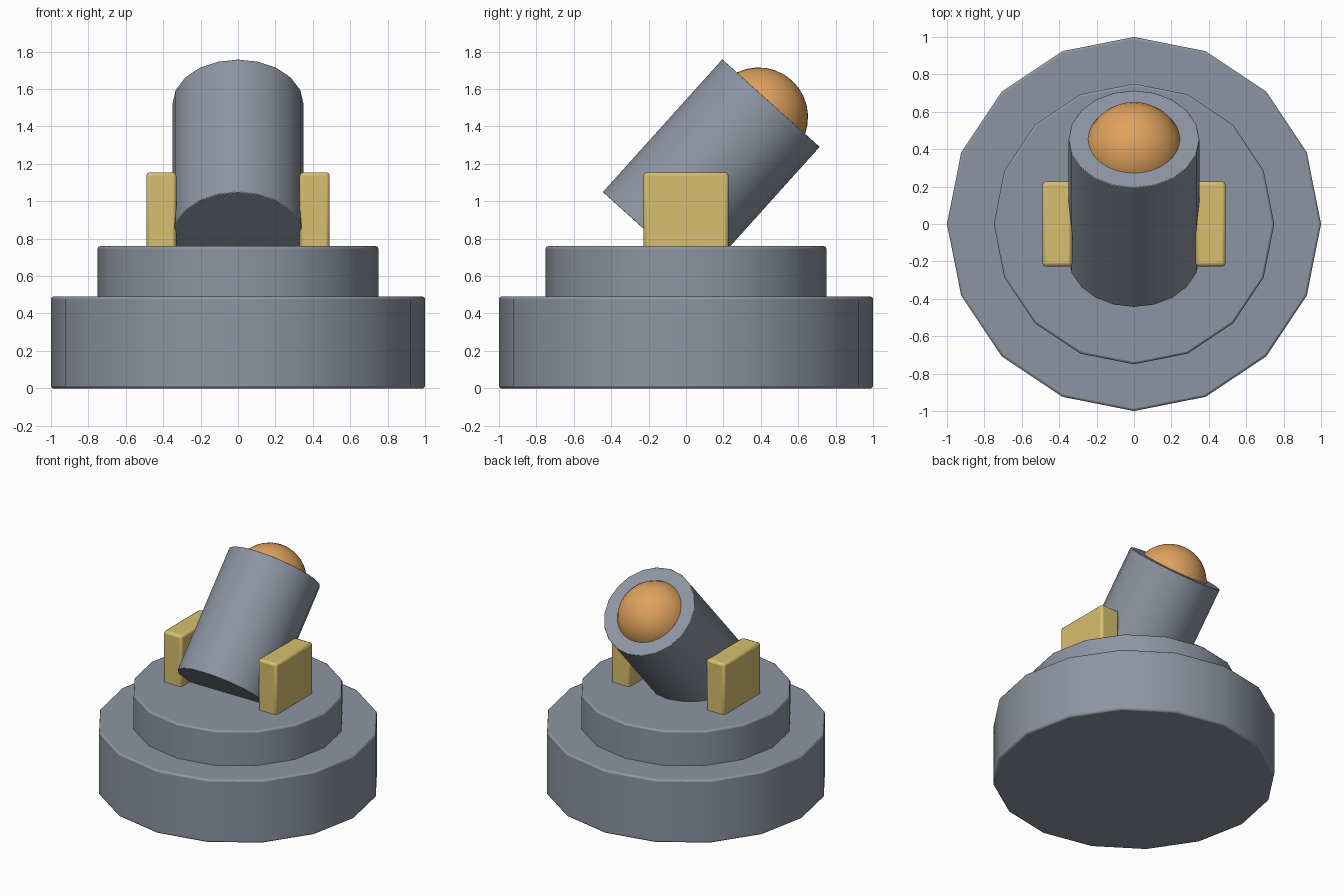
import bpy
from math import radians
from mathutils import Euler, Vector

cube = bpy.data.objects.get("Cube")
if cube:
    bpy.data.objects.remove(cube, do_unlink=True)


def material(name, color):
    mat = bpy.data.materials.new(name)
    mat.use_nodes = True
    mat.diffuse_color = (*color, 1)
    mat.node_tree.nodes["Principled BSDF"].inputs["Base Color"].default_value = (*color, 1)
    return mat


STEEL = material("steel_grey", (0.27, 0.30, 0.36))
BRASS = material("brass_yellow", (0.68, 0.52, 0.16))
COPPER = material("copper_orange", (0.74, 0.36, 0.11))


def finish(name, mat, bevel=0.0):
    """Name, colour, soften and smooth the active object."""
    obj = bpy.context.object
    obj.name = obj.data.name = name
    obj.data.materials.append(mat)
    bpy.ops.object.transform_apply(location=False, rotation=False, scale=True)
    if bevel:
        mod = obj.modifiers.new("soft_edges", 'BEVEL')
        mod.width = bevel
        mod.segments = 2
        mod.limit_method = 'ANGLE'
        mod.angle_limit = radians(40)
    bpy.ops.object.shade_smooth_by_angle(angle=radians(35))
    return obj


def drum(name, radius, bottom, top):
    bpy.ops.mesh.primitive_cylinder_add(vertices=16, radius=radius, depth=top - bottom,
                                        location=(0, 0, (bottom + top) / 2))
    return finish(name, STEEL, 0.012)


# Stepped round base
drum("base", 1.0, 0.0, 0.49)
drum("turntable", 0.75, 0.47, 0.76)

# Tilted barrel
tilt = Euler((radians(-42), 0, 0))
axis = Vector((0, 0, 1))
axis.rotate(tilt)
middle = Vector((0, 0.135, 1.17))
length = 0.955
bpy.ops.mesh.primitive_cylinder_add(vertices=20, radius=0.35, depth=length,
                                    location=middle, rotation=tilt)
finish("barrel", STEEL, 0.004)

# Ball resting in the muzzle
bpy.ops.mesh.primitive_uv_sphere_add(segments=32, ring_count=16, radius=0.265,
                                     location=middle + axis * (length / 2 - 0.1),
                                     rotation=tilt)
finish("ball", COPPER)

# Side brackets holding the barrel
for side, x in (("left", 0.41), ("right", -0.41)):
    bpy.ops.mesh.primitive_cube_add(size=1, location=(x, 0, 0.94))
    bpy.context.object.scale = (0.16, 0.455, 0.43)
    finish(side + "_bracket", BRASS, 0.018)
